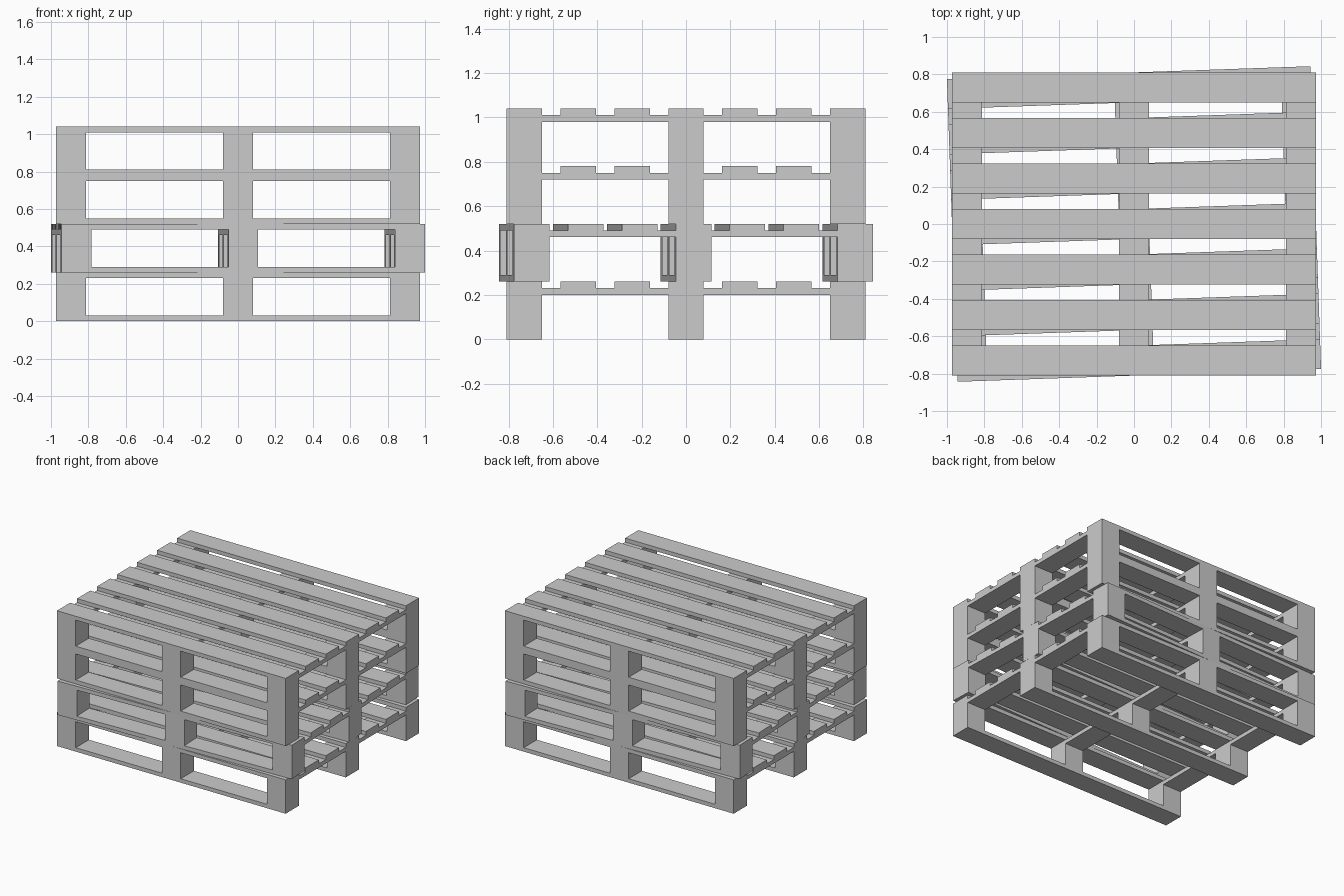
import bpy, math

if "Cube" in bpy.data.objects:
    bpy.data.objects.remove(bpy.data.objects["Cube"])

LENGTH, DEPTH = 1.945, 1.62      # pallet footprint
BOARD_W, BOARD_T = 0.16, 0.03    # board section
HEIGHT = 0.26                    # one pallet
X_OFF = (LENGTH - BOARD_W) / 2   # outer row positions
Y_OFF = (DEPTH - BOARD_W) / 2


def box_mesh(name, sx, sy, sz):
    """Box mesh centred in x/y with its base at z = 0."""
    x, y = sx / 2, sy / 2
    verts = [(a, b, c) for c in (0, sz) for a, b in ((-x, -y), (x, -y), (x, y), (-x, y))]
    faces = [(3, 2, 1, 0), (4, 5, 6, 7)] + [
        (i, (i + 1) % 4, (i + 1) % 4 + 4, i + 4) for i in range(4)]
    me = bpy.data.meshes.new(name)
    me.from_pydata(verts, [], faces)
    return me


# shared part meshes
long_board = box_mesh("long_board", LENGTH, BOARD_W, BOARD_T)
cross_board = box_mesh("cross_board", BOARD_W, DEPTH, BOARD_T)
block = box_mesh("block", BOARD_W, BOARD_W, HEIGHT - 3 * BOARD_T)


def place(name, mesh, parent, loc):
    ob = bpy.data.objects.new(name, mesh)
    bpy.context.collection.objects.link(ob)
    ob.parent = parent
    ob.location = loc


def pallet(index, angle):
    root = bpy.data.objects.new(f"pallet_{index}", None)
    bpy.context.collection.objects.link(root)
    root.location.z = index * HEIGHT
    root.rotation_euler.z = math.radians(angle)
    # bottom runners and 3 x 3 blocks
    for j in (-1, 0, 1):
        place("bottom_runner", long_board, root, (0, j * Y_OFF, 0))
        for i in (-1, 0, 1):
            place("spacer_block", block, root, (i * X_OFF, j * Y_OFF, BOARD_T))
    # stringer boards front to back
    for i in (-1, 0, 1):
        place("stringer_board", cross_board, root, (i * X_OFF, 0, HEIGHT - 2 * BOARD_T))
    # seven deck slats
    for k in range(-3, 4):
        place("deck_slat", long_board, root, (0, k * Y_OFF / 3, HEIGHT - BOARD_T))


# stack of four, the second one slightly turned
for n, angle in enumerate((0, 2, 0, 0)):
    pallet(n, angle)
bpy.context.view_layer.update()
